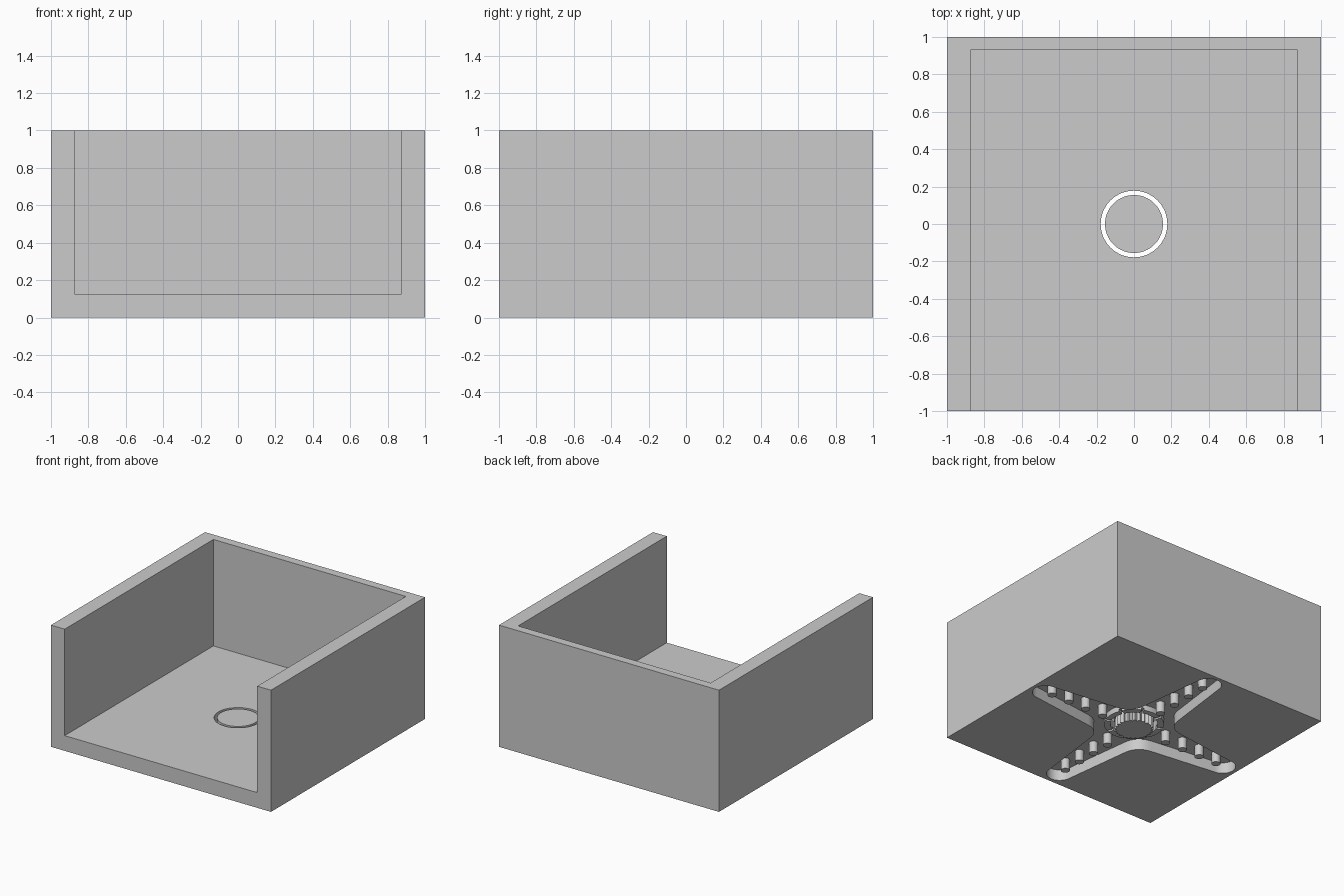
import bpy, bmesh
from math import sin, cos, pi, radians
from mathutils import Vector

old = bpy.data.objects.get("Cube")
if old:
    bpy.data.objects.remove(old, do_unlink=True)

grey = bpy.data.materials.new("light_grey")
grey.use_nodes = True
grey.diffuse_color = (0.6, 0.6, 0.6, 1)
grey.node_tree.nodes["Principled BSDF"].inputs["Base Color"].default_value = grey.diffuse_color

FLOOR, RECESS = 0.125, 0.09


def finish(name, bm):
    bmesh.ops.recalc_face_normals(bm, faces=bm.faces)
    mesh = bpy.data.meshes.new(name)
    bm.to_mesh(mesh)
    bm.free()
    mesh.materials.append(grey)
    obj = bpy.data.objects.new(name, mesh)
    bpy.context.collection.objects.link(obj)
    return obj


def prism(name, outline, z0, z1):
    """Extrude a closed outline between two heights."""
    bm = bmesh.new()
    face = bm.faces.new([bm.verts.new((x, y, z0)) for x, y in outline])
    new = bmesh.ops.extrude_face_region(bm, geom=[face])["geom"]
    bmesh.ops.translate(bm, vec=(0, 0, z1 - z0),
                        verts=[g for g in new if isinstance(g, bmesh.types.BMVert)])
    return finish(name, bm)


def circle(r, n=64, x=0, y=0):
    return [(x + r * cos(2 * pi * i / n), y + r * sin(2 * pi * i / n)) for i in range(n)]


def rect(x0, x1, y0, y1):
    return [(x0, y0), (x1, y0), (x1, y1), (x0, y1)]


def cut(obj, cutter):
    """Subtract the cutter and throw it away."""
    cutter.hide_render = True
    mod = obj.modifiers.new("cut", "BOOLEAN")
    mod.operation, mod.solver, mod.object = "DIFFERENCE", "EXACT", cutter
    bpy.context.view_layer.objects.active = obj
    bpy.ops.object.modifier_apply(modifier=mod.name)
    bpy.data.objects.remove(cutter, do_unlink=True)


def smooth(obj):
    bpy.ops.object.select_all(action="DESELECT")
    obj.select_set(True)
    bpy.context.view_layer.objects.active = obj
    bpy.ops.object.shade_smooth_by_angle(angle=radians(30))


def cross_outline():
    """Four tapered arms with round tips and filleted inner corners."""
    points = []
    for k in range(4):
        arm = []
        for i in range(13):
            a = -pi / 2 + pi * i / 12
            arm.append(Vector((0.87 + 0.1 * cos(a), 0.1 * sin(a))))
        p, c, q = Vector((0.31, 0.17)), Vector((0.187, 0.187)), Vector((0.17, 0.31))
        for i in range(9):
            t = i / 8
            arm.append(p * (1 - t) ** 2 + c * 2 * t * (1 - t) + q * t * t)
        ca, sa = cos(k * pi / 2), sin(k * pi / 2)
        points += [(v.x * ca - v.y * sa, v.x * sa + v.y * ca) for v in arm]
    return points


# Open-fronted tray with a cross-shaped recess underneath and a round hole
tray = prism("tray", rect(-1, 1, -1, 1), 0, 1)
cut(tray, prism("cavity_cutter", rect(-0.875, 0.875, -1.2, 0.93), FLOOR, 1.2))
cut(tray, prism("cross_cutter", cross_outline(), -0.2, RECESS))
cut(tray, prism("hole_cutter", circle(0.178), -0.2, 0.5))
smooth(tray)

# Pegs along each arm of the recess
for k in range(4):
    for i in range(4):
        d = 0.31 + 0.165 * i
        x, y = d * cos(k * pi / 2), d * sin(k * pi / 2)
        smooth(prism("peg", circle(0.034, 24, x, y), 0, RECESS + 0.01))

# Collar around the hole, notched at regular steps
collar = prism("hub_collar", circle(0.225), 0.045, RECESS + 0.005)
cut(collar, prism("collar_cutter", circle(0.178), 0, 0.2))
for k in range(8):
    a = k * pi / 4 + pi / 8
    u, v = Vector((cos(a), sin(a))), Vector((-sin(a), cos(a))) * 0.01
    notch = [u * 0.16 - v, u * 0.25 - v, u * 0.25 + v, u * 0.16 + v]
    cut(collar, prism("notch_cutter", notch, 0, 0.065))
smooth(collar)

# Centre plug: smooth disc above, toothed spline below
smooth(prism("centre_disc", circle(0.155), RECESS, FLOOR))
teeth = 24
spline = []
for i in range(teeth * 2):
    a, r = pi * i / teeth, 0.148 if i % 2 else 0.13
    spline.append((r * cos(a), r * sin(a)))
prism("toothed_spline", spline, 0, RECESS + 0.005)
